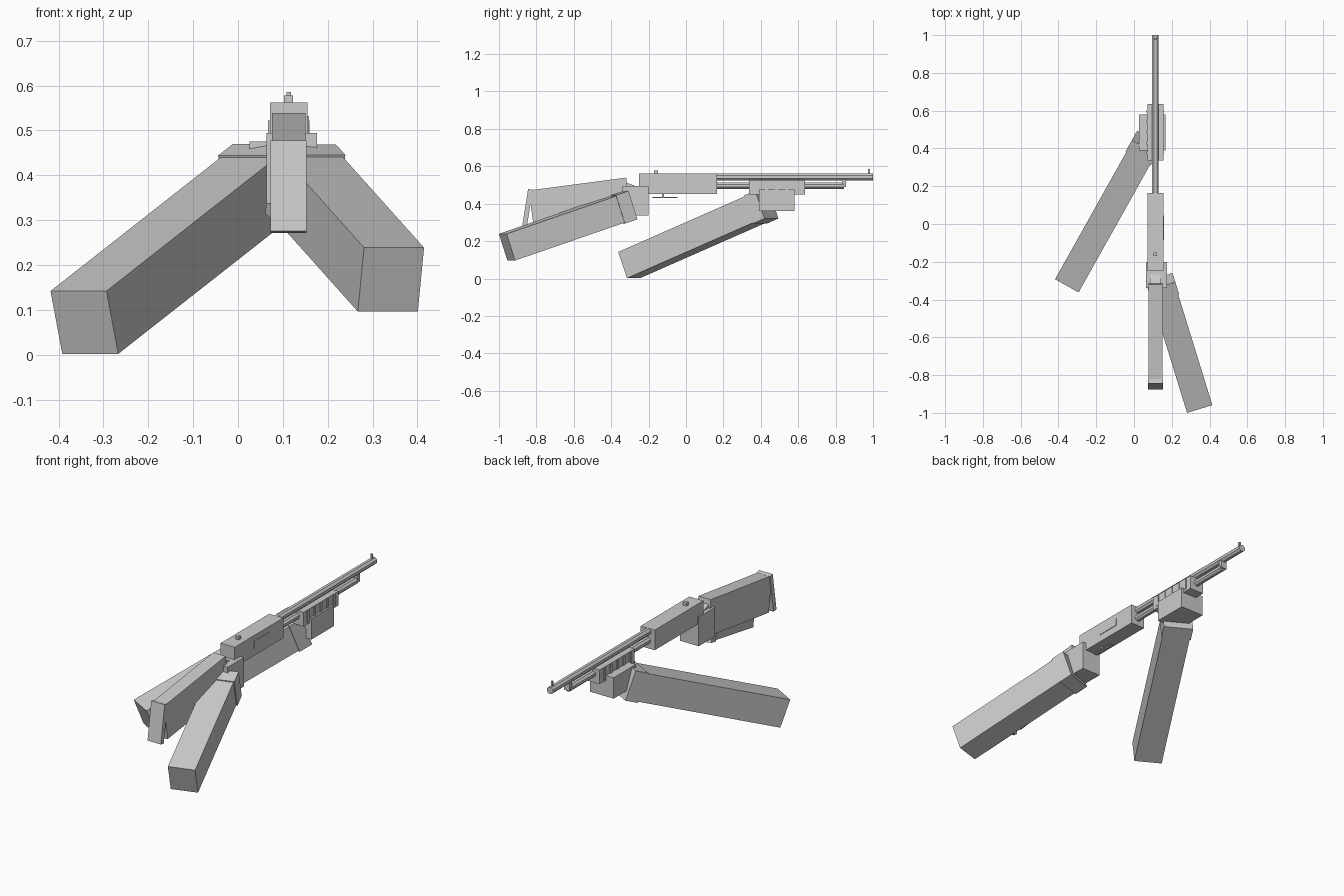
import bpy, math
from mathutils import Matrix, Vector

if "Cube" in bpy.data.objects:
    bpy.data.objects.remove(bpy.data.objects["Cube"])

CX = 0.113  # centre line of the gun

grey = bpy.data.materials.new("plain grey")
grey.diffuse_color = (0.6, 0.6, 0.6, 1)
grey.use_nodes = True
grey.node_tree.nodes["Principled BSDF"].inputs["Base Color"].default_value = grey.diffuse_color


def finish(name, matrix):
    ob = bpy.context.object
    ob.name = name
    ob.data.transform(matrix)
    ob.data.materials.append(grey)
    return ob


def oriented_box(name, matrix, size):
    bpy.ops.mesh.primitive_cube_add(size=1)
    return finish(name, matrix @ Matrix.Diagonal((*size, 1)))


def box(name, x, y, z):
    """Axis-aligned box from (min, max) ranges."""
    centre = Vector([(a + b) / 2 for a, b in (x, y, z)])
    return oriented_box(name, Matrix.Translation(centre),
                        [b - a for a, b in (x, y, z)])


def mid(half):
    return (CX - half, CX + half)


def tilted_box(name, y, z, size, degrees):
    return oriented_box(name, Matrix.Translation((CX, y, z)) @
                        Matrix.Rotation(math.radians(degrees), 4, 'X'), size)


def tube(name, y0, y1, z, radius):
    bpy.ops.mesh.primitive_cylinder_add(vertices=8, radius=radius, depth=y1 - y0)
    return finish(name, Matrix.Translation((CX, (y0 + y1) / 2, z)) @
                  Matrix.Rotation(math.pi / 2, 4, 'X') @
                  Matrix.Rotation(math.pi / 8, 4, 'Z'))


def arm(side, elbow, axis, length, width):
    """Square sleeve with a slightly wider cuff at the wrist."""
    ay = Vector(axis).normalized()
    ax = ay.cross(Vector((0, 0, 1))).normalized()
    az = ax.cross(ay)
    frame = Matrix((ax, ay, az)).transposed().to_4x4()
    for part, start, end, grow in (("sleeve", 0, length, 0),
                                   ("cuff", length, length + 0.073, 0.01)):
        place = Matrix.Translation(Vector(elbow) + ay * (start + end) / 2) @ frame
        oriented_box(f"{side}_{part}", place,
                     (width + grow, end - start, 0.15 + grow))


# Receiver with ejection port and rear sight
box("receiver", mid(0.042), (-0.25, 0.165), (0.453, 0.562))
box("ejection_port", (0.153, 0.158), (-0.085, 0.045), (0.492, 0.532))
box("rear_sight", mid(0.010), (-0.17, -0.15), (0.56, 0.578))

# Trigger and guard
box("trigger_guard", mid(0.012), (-0.178, -0.045), (0.431, 0.436))
box("trigger", mid(0.004), (-0.128, -0.118), (0.434, 0.455))

# Barrel, magazine tube, clamp and front sight
tube("barrel", 0.16, 1.0, 0.543, 0.0195)
tube("magazine_tube", 0.16, 0.845, 0.496, 0.0185)
box("barrel_clamp", mid(0.016), (0.835, 0.855), (0.488, 0.53))
box("front_sight", mid(0.005), (0.974, 0.985), (0.558, 0.586))

# Sliding fore-end with raised ribs
box("fore_end", mid(0.042), (0.337, 0.636), (0.45, 0.526))
for i in range(5):
    y = 0.375 + i * 0.055
    box(f"fore_end_rib_{i + 1}", mid(0.046), (y - 0.008, y + 0.008), (0.462, 0.522))

# Stock, wrist and butt pad
tilted_box("stock", -0.5675, 0.41, (0.074, 0.525, 0.192), 7.5)
tilted_box("stock_wrist", -0.28, 0.44, (0.055, 0.12, 0.11), -20)
tilted_box("butt_pad", -0.848, 0.375, (0.08, 0.025, 0.205), -9)

# Hands
box("right_hand", (0.064, 0.176), (-0.34, -0.2), (0.337, 0.494))
box("left_hand", (0.026, 0.166), (0.39, 0.58), (0.362, 0.475))

# Arms
arm("left", (-0.3425, -0.304, 0.072), (0.456, 0.814, 0.358), 0.83, 0.143)
arm("right", (0.341, -0.957, 0.1675), (-0.28, 0.907, 0.313), 0.645, 0.14)
